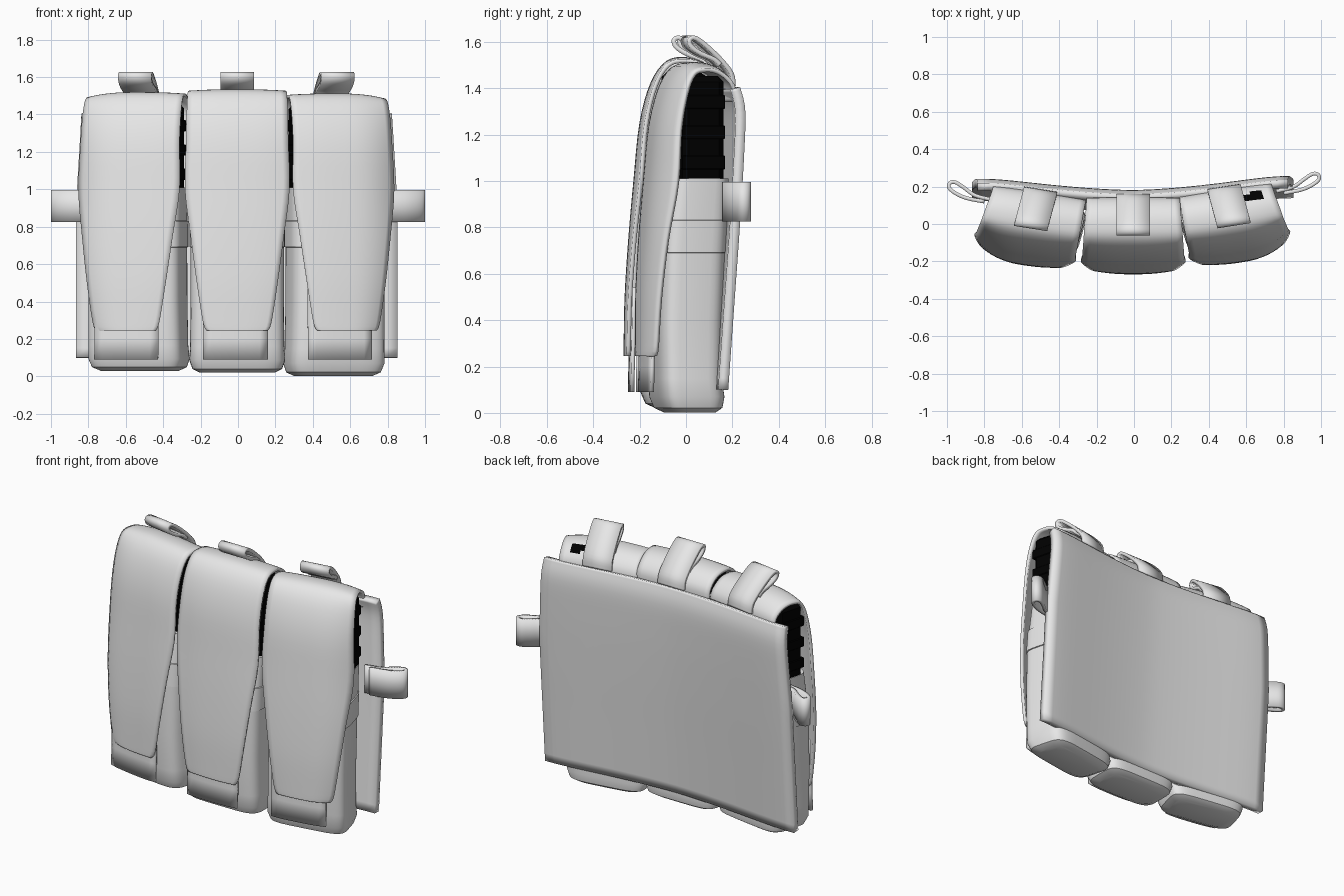
import bpy, bmesh, math
from mathutils import Vector

if "Cube" in bpy.data.objects:
    bpy.data.objects.remove(bpy.data.objects["Cube"])


def material(name, rgb):
    m = bpy.data.materials.new(name)
    m.diffuse_color = (*rgb, 1)
    m.use_nodes = True
    m.node_tree.nodes["Principled BSDF"].inputs["Base Color"].default_value = m.diffuse_color
    return m


FABRIC = material("light grey fabric", (0.8, 0.8, 0.8))
BLACK = material("black metal", (0.0, 0.0, 0.0))


def finish(name, bm, mats, angle=40):
    me = bpy.data.meshes.new(name)
    bm.to_mesh(me)
    bm.free()
    ob = bpy.data.objects.new(name, me)
    bpy.context.collection.objects.link(ob)
    for m in mats:
        me.materials.append(m)
    bpy.ops.object.select_all(action='DESELECT')
    ob.select_set(True)
    bpy.context.view_layer.objects.active = ob
    bpy.ops.object.shade_smooth_by_angle(angle=math.radians(angle))
    return ob


def sample(rows, t):
    """Smooth curve through rows, t in 0..1."""
    s = t * (len(rows) - 1)
    i = min(int(s), len(rows) - 2)
    f = s - i
    a, b, c, d = (rows[max(0, min(len(rows) - 1, i + k))] for k in (-1, 0, 1, 2))
    return [0.5 * (2 * q + (r - p) * f + (2 * p - 5 * q + 4 * r - w) * f * f
                   + (3 * q - p - 3 * r + w) * f ** 3) for p, q, r, w in zip(a, b, c, d)]


def sheet(name, fn, nu, nv, thick, is_black=None):
    """Cloth sheet: fn(u in -1..1, v in 0..1), thickened."""
    bm = bmesh.new()
    g = [[bm.verts.new(fn(2 * i / nu - 1, j / nv)) for i in range(nu + 1)]
         for j in range(nv + 1)]
    for j in range(nv):
        for i in range(nu):
            f = bm.faces.new((g[j][i], g[j][i + 1], g[j + 1][i + 1], g[j + 1][i]))
            if is_black and is_black(i, j):
                f.material_index = 1
    ob = finish(name, bm, [FABRIC, BLACK] if is_black else [FABRIC])
    mod = ob.modifiers.new("thickness", 'SOLIDIFY')
    mod.thickness = thick
    mod.offset = 0
    return ob


# name, x, y, turn, depth scale, top shift, bottom shift, body x shift, outer side
POUCHES = [("left", -0.538, 0.035, -9, 0.95, -0.015, 0.01, 0.022, -1),
           ("middle", -0.004, 0.0, 0, 1.0, 0.0, 0.0, 0.0, 0),
           ("right", 0.52, 0.05, 9, 0.95, -0.022, -0.02, -0.02, 1)]


def placer(cx, cy, deg, ys):
    c, s = math.cos(math.radians(deg)), math.sin(math.radians(deg))

    def place(x, y, z):
        y *= ys
        return Vector((cx + x * c - 1.7 * y * s, cy + x * s + y * c, z))
    return place


# y, z, half width, outer edge wrap
FLAP = [(0.13, 1.36, 0.25, 0.0), (0.128, 1.44, 0.25, 0.01), (0.075, 1.502, 0.253, 0.02),
        (0.0, 1.525, 0.26, 0.025), (-0.08, 1.51, 0.265, 0.035), (-0.145, 1.42, 0.269, 0.055),
        (-0.192, 1.25, 0.272, 0.07), (-0.218, 1.0, 0.278, 0.08), (-0.24, 0.75, 0.248, 0.06),
        (-0.256, 0.5, 0.215, 0.05), (-0.26, 0.29, 0.182, 0.045), (-0.26, 0.245, 0.162, 0.04)]
# z, half width, front y, back y
BODY = [(0.02, 0.2, -0.13, 0.065), (0.04, 0.24, -0.175, 0.095), (0.085, 0.256, -0.195, 0.103),
        (0.16, 0.252, -0.2, 0.09), (0.4, 0.25, -0.205, 0.095), (0.69, 0.25, -0.195, 0.105),
        (0.692, 0.256, -0.198, 0.108), (0.83, 0.256, -0.185, 0.115), (0.832, 0.25, -0.18, 0.115),
        (1.01, 0.25, -0.15, 0.12)]
TOP_LOOP = [(0.15, 1.41), (0.14, 1.465), (0.085, 1.53), (0.01, 1.595), (-0.03, 1.617),
            (-0.052, 1.607), (-0.042, 1.578), (0.0, 1.55), (0.06, 1.525), (0.09, 1.5)]


def make_flap(name, place, top, outer):
    def fn(u, v):
        y, z, hw, wrap = sample(FLAP, v)
        a, b = sample(FLAP, max(0, v - 0.01)), sample(FLAP, min(1, v + 0.01))
        t = Vector((b[0] - a[0], b[1] - a[1])).normalized()
        wrap *= 1 if u * outer > 0 else 0.3            # outer edges curl further
        k = wrap * abs(u) ** 2.5
        z += top * max(0, min(1, (z - 1.0) / 0.4))
        return place(u * hw, y - t.y * k, z + t.x * k)

    # Slot in the right flap where the magazine shows
    slot = (lambda i, j: 10 <= i <= 13 and (7 if i < 12 else 6) <= j <= 8) if outer > 0 else None
    sheet(name, fn, 16, 44, 0.018, slot)


def make_body(name, place, bottom, shift):
    bm = bmesh.new()
    n, rings = 44, []
    for z, hw, yf, yb in BODY:
        z += bottom * max(0, 1 - z / 0.4)
        ring = []
        for i in range(n):
            a = 2 * math.pi * i / n
            ca, sa = math.cos(a), math.sin(a)
            x = hw * math.copysign(abs(ca) ** 0.42, ca) + shift * max(0, 1 - 0.6 * z)
            y = (yf + yb) / 2 + (yb - yf) / 2 * math.copysign(abs(sa) ** 0.42, sa)
            ring.append(bm.verts.new(place(x, y, z)))
        rings.append(ring)
    for a, b in zip(rings, rings[1:]):
        for i in range(n):
            k = (i + 1) % n
            bm.faces.new((a[i], a[k], b[k], b[i]))
    bm.faces.new(rings[0][::-1])
    bm.faces.new(rings[-1])
    bmesh.ops.recalc_face_normals(bm, faces=bm.faces)
    finish(name, bm, [FABRIC])


def add_box(bm, place, x0, x1, y0, y1, z0, z1, bevel):
    vs = bmesh.ops.create_cube(bm, size=1)["verts"]
    for v in vs:
        v.co = place(x0 + (v.co.x + 0.5) * (x1 - x0), y0 + (v.co.y + 0.5) * (y1 - y0),
                     z0 + (v.co.z + 0.5) * (z1 - z0))
    edges = list({e for v in vs for e in v.link_edges})
    bmesh.ops.bevel(bm, geom=edges, offset=bevel, segments=1, affect='EDGES')


def make_magazine(name, place, top):
    bm = bmesh.new()
    add_box(bm, place, -0.238, 0.238, -0.105, 0.084, 0.95, 1.474 + top, 0.025)
    for z in (1.05, 1.18, 1.31):                       # ribs
        add_box(bm, place, -0.242, 0.242, -0.108, 0.087, z, z + 0.06, 0.004)
    finish(name, bm, [BLACK], 30)


for name, cx, cy, deg, ys, top, bottom, shift, outer in POUCHES:
    place = placer(cx, cy, deg, ys)
    make_flap(name + "_flap", place, top, outer)
    make_body(name + "_pouch", place, bottom, shift)
    make_magazine(name + "_magazine", place, top)

    # Pull tab below the flap
    tab_x = {"left": 0.0, "middle": -0.01, "right": -0.035}[name]
    sheet(name + "_pull_tab",
          lambda u, v: place(tab_x + 0.172 * u, -0.243 + 0.012 * abs(u) ** 3
                             + 0.01 * v, 0.09 + 0.45 * v), 8, 4, 0.016)

    # Webbing loop on top
    def top_loop(u, v):
        y, z = sample(TOP_LOOP, v)
        return place(0.09 * u, y, z)
    sheet(name + "_top_loop", top_loop, 2, 36, 0.02)

# Back panel
SLANT = [(0.1, -0.06), (0.45, -0.035), (0.8, -0.01), (1.1, 0.008), (1.3, 0.014), (1.4, -0.008)]


def panel(u, v):
    z, s = sample(SLANT, v)
    half = 0.86 - 0.03 * max(0, (z - 0.9) / 0.5)
    bow = (0.08 if u < 0 else 0.095) * abs(u) ** 1.6 - 0.02 * abs(u) ** 8
    return Vector((u * half - 0.007, 0.145 + bow + s, z))


sheet("back_panel", panel, 28, 24, 0.044)

# Side webbing loops
SIDE_LOOP = [(0.76, 0.175), (0.85, 0.198), (0.91, 0.24), (0.955, 0.268), (0.984, 0.264),
             (0.988, 0.238), (0.95, 0.207), (0.89, 0.182), (0.8, 0.165)]
for side, sx, dy in (("left", -1, -0.045), ("right", 1, 0.0)):
    def side_loop(u, v):
        x, y = sample(SIDE_LOOP, v)
        return Vector((sx * x, y + dy, 0.91 + 0.085 * u))
    sheet(side + "_side_loop", side_loop, 2, 32, 0.02)
